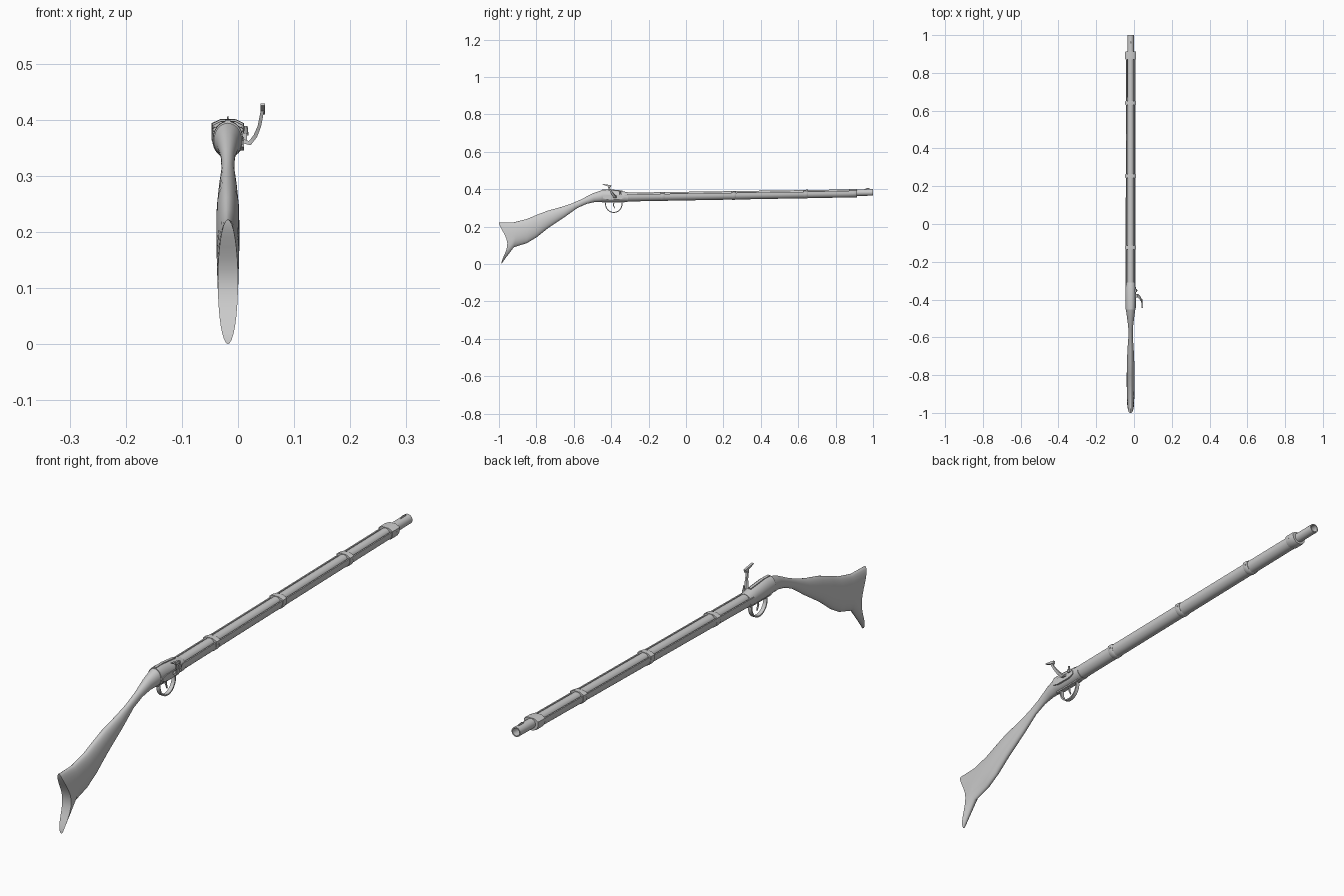
import bpy, bmesh, math
from mathutils import Vector

if "Cube" in bpy.data.objects:
    bpy.data.objects.remove(bpy.data.objects["Cube"])

CX = -0.018                       # centre plane of the gun


def zc(y):                        # barrel axis climbs slightly to the muzzle
    return 0.383 + 0.015 * (y - 1)


def loft(name, rings, caps=True, closed=False, angle=35):
    """Skin a list of equal-length point rings."""
    bm = bmesh.new()
    vs = [[bm.verts.new(p) for p in r] for r in rings]
    n = len(vs[0])
    pairs = list(zip(vs, vs[1:])) + ([(vs[-1], vs[0])] if closed else [])
    for a, b in pairs:
        for i in range(n):
            j = (i + 1) % n
            bm.faces.new((a[i], a[j], b[j], b[i]))
    if caps and not closed:
        for r in (vs[0], vs[-1]):
            # caps made of strips from side to side, so they may be curved
            for i in range(n // 2):
                q = [r[i], r[i + 1], r[(n - 1 - i) % n], r[(n - i) % n]]
                q = list(dict.fromkeys(q))
                if len(q) > 2 and not bm.faces.get(q):
                    bm.faces.new(q)
    bmesh.ops.recalc_face_normals(bm, faces=bm.faces)
    me = bpy.data.meshes.new(name)
    bm.to_mesh(me)
    bm.free()
    ob = bpy.data.objects.new(name, me)
    bpy.context.collection.objects.link(ob)
    bpy.ops.object.select_all(action='DESELECT')
    ob.select_set(True)
    bpy.context.view_layer.objects.active = ob
    bpy.ops.object.shade_smooth_by_angle(angle=math.radians(angle))
    return ob


def oval(yt, zt, yb, zb, hw, bow=0.0, n=32):
    """Oval ring hung between a top and a bottom point, bowed along y."""
    ring = []
    for i in range(n):
        a = 2 * math.pi * i / n
        s = (1 - math.cos(a)) / 2
        ring.append((CX + hw * math.sin(a),
                     yt + (yb - yt) * s + bow * math.sin(math.pi * s) ** 1.6,
                     zt + (zb - zt) * s))
    return ring


def circle(y, r, z, n=24):
    return oval(y, z + r, y, z - r, r, n=n)


def sweep(name, pts, sizes, side, closed=False):
    """Rectangular bar along a path: sizes = (width along side, thickness)."""
    pts = [Vector(p) for p in pts]
    side = Vector(side)
    rings = []
    for i, p in enumerate(pts):
        if closed:
            t = pts[(i + 1) % len(pts)] - pts[i - 1]
        else:
            t = pts[min(i + 1, len(pts) - 1)] - pts[max(i - 1, 0)]
        up = t.cross(side).normalized()
        w, h = sizes[i] if isinstance(sizes, list) else sizes
        rings.append([p + side * w * a / 2 + up * h * b / 2
                      for a, b in ((-1, -1), (1, -1), (1, 1), (-1, 1))])
    return loft(name, rings, closed=closed)


# butt stock and wrist
sections = [
    (-1.0, .222, -.987, .0, .018, .038), (-.97, .222, -.962, .035, .019, .032),
    (-.92, .223, -.92, .09, .020, .01), (-.85, .241, -.85, .112, .0205, 0),
    (-.80, .262, -.80, .142, .0205, 0), (-.74, .285, -.74, .19, .020, 0),
    (-.66, .307, -.65, .25, .016, 0), (-.61, .324, -.58, .30, .0115, 0),
    (-.56, .346, -.53, .322, .0125, 0), (-.50, .377, -.49, .331, .019, 0),
    (-.448, .395, -.448, .332, .0255, 0)]
loft("butt_stock", [oval(*s) for s in sections], angle=50)

# rounded breech housing in front of the wrist
loft("breech", [oval(y, t, y, b, w) for y, t, b, w in (
    (-.452, .397, .332, .0265), (-.42, .398, .331, .027),
    (-.35, .391, .332, .027), (-.31, .383, .333, .0265))])
# tang on top of the breech
sweep("breech_tang", [(CX, -.45, .397), (CX, -.41, .398), (CX, -.34, .391)],
      (.010, .004), (1, 0, 0))

# barrel with an open bore
loft("barrel", [circle(y, r, zc(y)) for y, r in (
    (-.40, .0185), (1, .0175), (1, .0135), (.85, .0135))])

# front sight
loft("front_sight", [[(CX + x, y, zc(.97) + z) for x, z in
                      ((-.002, .015), (.002, .015), (.001, h), (-.001, h))]
                     for y, h in ((.955, .017), (.965, .024), (.985, .022))])


def u_arc(y, hw, depth, n=16):
    z = zc(y)
    return [(CX + hw * math.cos(a), y, z - depth * math.sin(a))
            for a in (math.pi * i / n for i in range(n + 1))]


# fore stock: open channel holding the barrel
def channel(y, hw, depth):
    top = zc(y) + .009
    outer, inner = u_arc(y, hw, depth), u_arc(y, hw - .006, depth - .005)
    return ([(CX + hw, y, top)] + outer + [(CX - hw, y, top)]
            + [(CX - hw + .005, y, top)] + inner[::-1]
            + [(CX + hw - .005, y, top)])


loft("fore_stock", [channel(-.33, .0262, .029), channel(.3, .0255, .027),
                    channel(.90, .025, .025)])


# barrel bands: U below, chamfered bridge over the barrel
def band_ring(y, hw, depth):
    z = zc(y)
    return (u_arc(y, hw, depth) +
            [(CX - hw, y, z + .012), (CX - .013, y, z + .0195),
             (CX + .013, y, z + .0195), (CX + hw, y, z + .012)])


def band(name, y, length, hw, depth):
    h = length / 2
    loft(name, [band_ring(y + k * h, hw - d, depth - d) for k, d in
                ((-1, .0015), (-.7, 0), (.7, 0), (1, .0015))])
    # small pins at both sides
    for tag, s in (("left", -1), ("right", 1)):
        x = CX + s * (hw - .003)
        sweep(f"{name}_pin_{tag}", [(x, y, zc(y)), (x + s * .0035, y, zc(y))],
              (.006, .006), (0, 1, 0))


for i, (y, d) in enumerate(((-.125, .0295), (.255, .0285), (.64, .0275))):
    band(f"barrel_band_{i + 1}", y, .022, .0285, d)
band("nose_cap", .892, .042, .029, .0265)

# trigger guard, its plate and the trigger
ring = [(CX, -.386 + .044 * math.cos(a), .320 + .044 * math.sin(a))
        for a in (2 * math.pi * i / 32 for i in range(32))]
sweep("trigger_guard", ring, (.014, .005), (1, 0, 0), closed=True)
sweep("guard_plate", [(CX, -.45, .331), (CX, -.33, .332)], (.018, .006), (1, 0, 0))
sweep("trigger", [(CX, -.385, .333), (CX, -.388, .315), (CX, -.380, .296)],
      [(.006, .007), (.005, .005), (.004, .003)], (1, 0, 0))

# lock plate on the right side
sweep("lock_plate", [(.0075, -.445, .357), (.0075, -.42, .357),
                     (.0075, -.36, .357), (.0075, -.335, .358)],
      [(.006, .012), (.007, .024), (.007, .024), (.006, .014)], (1, 0, 0))

# hammer: cranked arm with a cross head and a pivot screw
sweep("hammer_arm", [(.008, -.380, .362), (.021, -.380, .358), (.031, -.390, .371),
                     (.038, -.401, .388), (.041, -.409, .403), (.0445, -.417, .422)],
      [(.016, .008), (.017, .008), (.014, .007), (.011, .006), (.009, .006), (.010, .006)],
      (0, 1, 0))
sweep("hammer_head", [(.044, -.400, .415), (.044, -.415, .419),
                      (.044, -.432, .423), (.044, -.445, .427)],
      [(.008, .012), (.008, .009), (.008, .006), (.008, .003)], (1, 0, 0))

# nipple bolster ahead of the hammer
sweep("bolster", [(.003, -.352, .370), (.016, -.352, .370)], (.014, .012), (0, 1, 0))
loft("nipple", [[(.014 + r * math.cos(a), -.352 + r * math.sin(a), z)
                 for a in (math.pi * k / 4 for k in range(8))]
                for r, z in ((.005, .372), (.004, .380), (.003, .389))])
